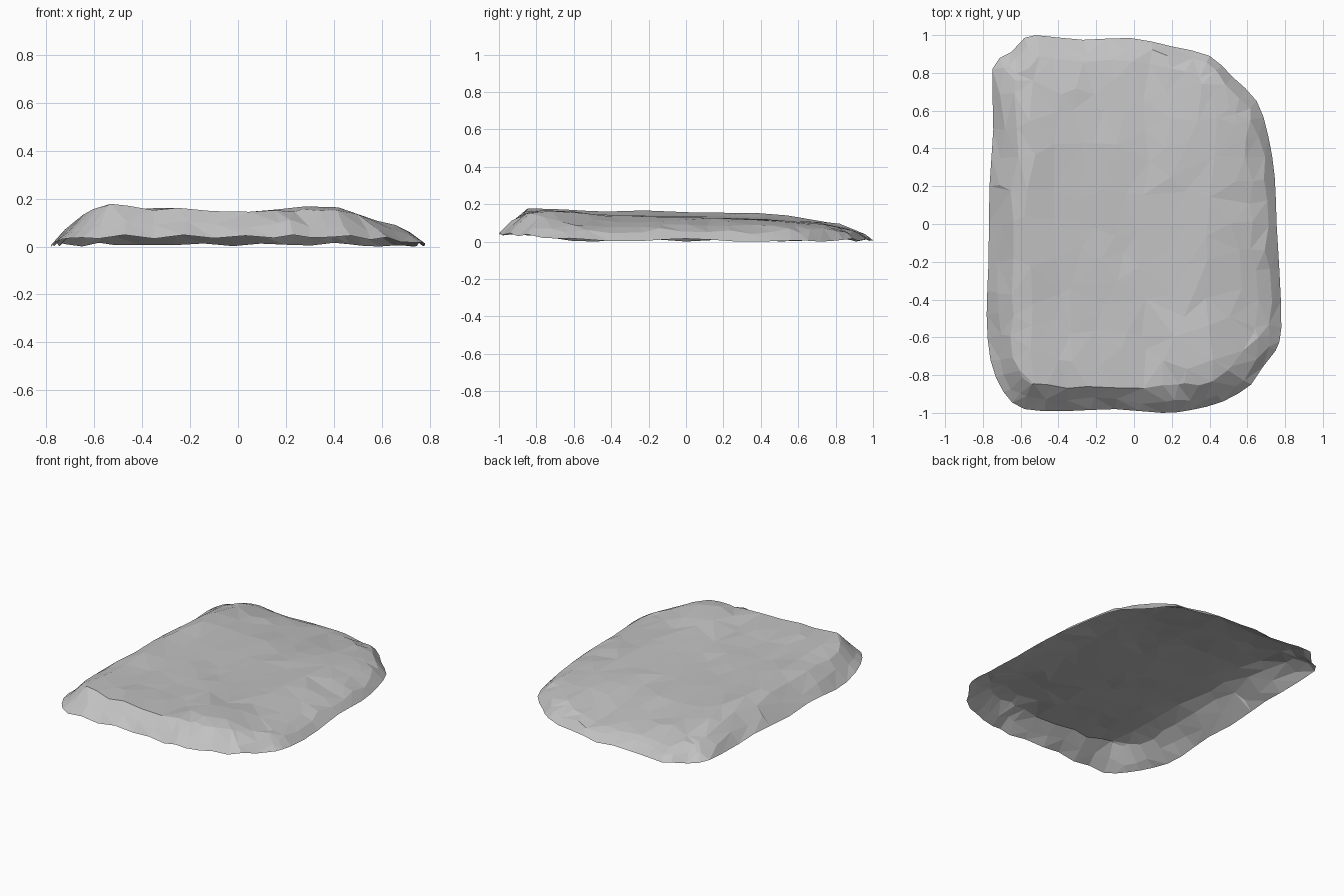
import bpy
import bmesh
import math
import random
from mathutils import Vector
from mathutils.geometry import delaunay_2d_cdt, intersect_point_line

random.seed(7)

default_cube = bpy.data.objects.get("Cube")
if default_cube:
    bpy.data.objects.remove(default_cube, do_unlink=True)

# Plan outline of the slab, counter-clockwise from the back right corner
back_edge = [(.65, .65), (.52, .78), (.4, .89), (.2, .94), (-.02, .985), (-.27, .975), (-.52, 1)]
right_edge = [(-.58, .985), (-.65, .91), (-.71, .88), (-.75, .82), (-.745, .5),
              (-.765, .2), (-.77, -.2), (-.78, -.48), (-.76, -.72)]
front_edge = [(-.69, -.89), (-.58, -.98), (-.35, -.99), (-.1, -.98), (.15, -1),
              (.3, -.985), (.47, -.94), (.62, -.85)]
left_edge = [(.68, -.76), (.75, -.67), (.78, -.55), (.77, -.25), (.755, 0), (.745, .25), (.71, .47)]
corners = [Vector(p) for p in back_edge + right_edge + front_edge + left_edge]

# Cross-sections: height along x, and a height factor along y
section_x = [(-.78, .03), (-.7, .11), (-.57, .182), (-.4, .158), (-.2, .145),
             (.05, .137), (.28, .148), (.4, .148), (.55, .122), (.69, .08), (.78, .02)]
section_y = [(-1, .35), (-.95, .7), (-.88, 1), (-.7, 1.03), (-.45, .96), (0, .92),
             (.4, .88), (.75, .63), (.9, .42), (1, .12)]


def sample(section, t):
    """Linear interpolation along a section."""
    for (a, low), (b, high) in zip(section, section[1:]):
        if t <= b:
            f = max(0, (t - a) / (b - a))
            return low + (high - low) * f
    return section[-1][1]


def edge_distance(p, loop):
    """Distance from a plan point to the outline."""
    best = 9
    for a, b in zip(loop, loop[1:] + loop[:1]):
        near, f = intersect_point_line(p, a, b)
        near = a.lerp(b, min(1, max(0, f)))
        best = min(best, (p - near.xy).length)
    return best


def is_inside(p, loop):
    inside = False
    for a, b in zip(loop, loop[1:] + loop[:1]):
        if (a.y > p.y) != (b.y > p.y):
            if p.x < a.x + (b.x - a.x) * (p.y - a.y) / (b.y - a.y):
                inside = not inside
    return inside


def height(p, loop):
    """Worn stone surface: steep edge, raised sides and front lip, shallow middle."""
    front = min(1, max(0, (-p.y - .6) / .35))
    rim = .014 + .033 * front + .008 * math.sin(p.x * 27 + p.y * 11)
    dist = edge_distance(p, loop)
    if dist < .001:
        return rim
    hump = .03 * math.exp(-((p.x - .32) ** 2 + (p.y + .65) ** 2) / .03)
    lip = .018 * math.exp(-((p.y + .82) / .1) ** 2 - ((p.x + .15) / .35) ** 4)
    top = sample(section_x, p.x) * sample(section_y, p.y) + hump + lip
    top += random.uniform(-.006, .006)
    return rim + min(dist, max(.004, top - rim))


def jitter(amount):
    return random.uniform(-amount, amount)


# Round the outline by adding bowed midpoints on its longer spans
rim_loop = []
total = len(corners)
for i, a in enumerate(corners):
    b = corners[(i + 1) % total]
    rim_loop.append(a)
    if (b - a).length > .12:
        outer = corners[i - 1] + corners[(i + 2) % total]
        rim_loop.append((a + b) * .5625 - outer * .0625)
count = len(rim_loop)

# Scatter facet corners: two broken rings by the edge, stretched grid inside
points = list(rim_loop)
for inset in (.055, .13):
    for i, p in enumerate(rim_loop):
        tangent = (rim_loop[(i + 1) % count] - rim_loop[i - 1]).normalized()
        inward = Vector((-tangent.y, tangent.x))
        q = p + inward * (inset + jitter(.018)) + tangent * jitter(.02)
        if is_inside(q, rim_loop) and edge_distance(q, rim_loop) > inset * .6:
            points.append(q)
for column in range(12):
    for row in range(11):
        q = Vector((-.66 + column * .12 + jitter(.04), -.9 + row * .18 + jitter(.07)))
        if is_inside(q, rim_loop) and edge_distance(q, rim_loop) > .17:
            points.append(q)

# Triangulate into an open shell and lift it to the stone surface
edges = [(i, (i + 1) % count) for i in range(count)]
plan, _, triangles, *_ = delaunay_2d_cdt(points, edges, [], 1, .0001)
bm = bmesh.new()
verts = [bm.verts.new((p.x, p.y, height(p, rim_loop))) for p in plan]
for tri in triangles:
    bm.faces.new([verts[i] for i in tri])
lowest = min(v.co.z for v in bm.verts)
for v in bm.verts:
    v.co.z -= lowest
bm.normal_update()
bmesh.ops.reverse_faces(bm, faces=[f for f in bm.faces if f.normal.z < 0])

mesh = bpy.data.meshes.new("stone_slab")
bm.to_mesh(mesh)
bm.free()
slab = bpy.data.objects.new("stone_slab", mesh)
bpy.context.collection.objects.link(slab)

# Plain grey stone
stone = bpy.data.materials.new("grey_stone")
stone.use_nodes = True
grey = (.54, .54, .54, 1)
stone.diffuse_color = grey
stone.node_tree.nodes["Principled BSDF"].inputs["Base Color"].default_value = grey
mesh.materials.append(stone)
